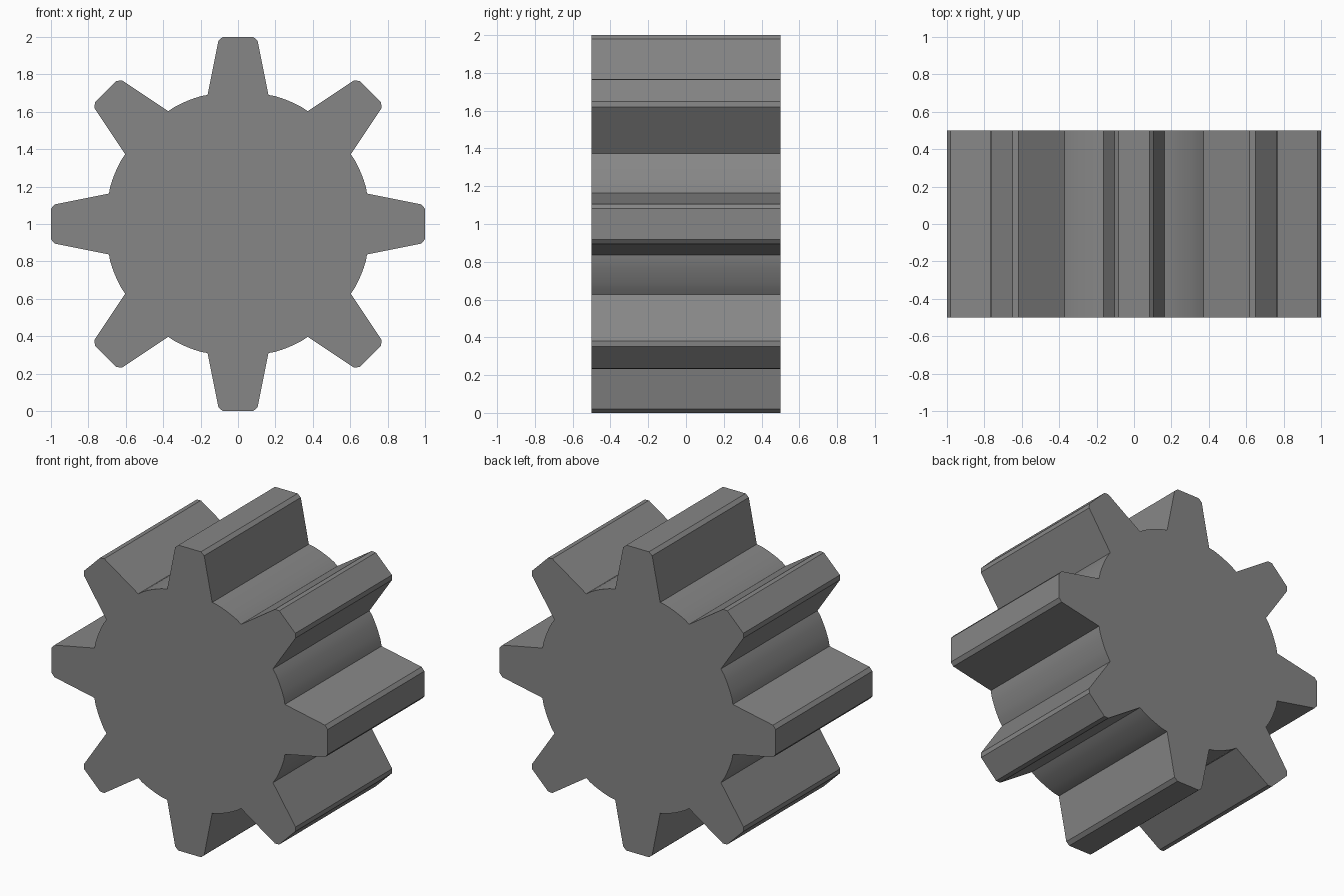
import bpy, bmesh, math

if "Cube" in bpy.data.objects:
    bpy.data.objects.remove(bpy.data.objects["Cube"])

TEETH, DEPTH = 8, 1.0
PITCH = 2 * math.pi / TEETH

# One tooth outline, relative to the gear centre, tooth pointing up
flank = [(-0.163, 0.69), (-0.105, 0.98), (-0.082, 1.0)]
tooth = flank + [(-x, z) for x, z in reversed(flank)]

# Rounded valley after the tooth, clockwise from the tooth root
root = math.atan2(0.163, 0.69)
root_r = math.hypot(0.163, 0.69)
STEPS = 6
valley = []
for i in range(1, STEPS):
    a = root + (PITCH - 2 * root) * i / STEPS
    valley.append(((root_r + 0.003) * math.sin(a), (root_r + 0.003) * math.cos(a)))


def turn(p, a):
    """Rotate a profile point clockwise by a."""
    x, z = p
    return (x * math.cos(a) + z * math.sin(a), z * math.cos(a) - x * math.sin(a))


outline = [turn(p, k * PITCH) for k in range(TEETH) for p in tooth + valley]

# Gear body: front outline extruded to the back
bm = bmesh.new()
front = bm.faces.new([bm.verts.new((x, -DEPTH / 2, z + 1)) for x, z in outline])
ext = bmesh.ops.extrude_face_region(bm, geom=[front], use_keep_orig=True)
back = [v for v in ext["geom"] if isinstance(v, bmesh.types.BMVert)]
bmesh.ops.translate(bm, verts=back, vec=(0, DEPTH, 0))
bmesh.ops.recalc_face_normals(bm, faces=bm.faces)
mesh = bpy.data.meshes.new("gear")
bm.to_mesh(mesh)
bm.free()

gear = bpy.data.objects.new("gear", mesh)
bpy.context.collection.objects.link(gear)

# Plain grey metal
grey = bpy.data.materials.new("grey")
grey.diffuse_color = (0.24, 0.24, 0.24, 1)
grey.use_nodes = True
grey.node_tree.nodes["Principled BSDF"].inputs["Base Color"].default_value = grey.diffuse_color
mesh.materials.append(grey)

# Smooth valleys, crisp tooth edges
bpy.context.view_layer.objects.active = gear
gear.select_set(True)
bpy.ops.object.shade_smooth_by_angle(angle=math.radians(25))
